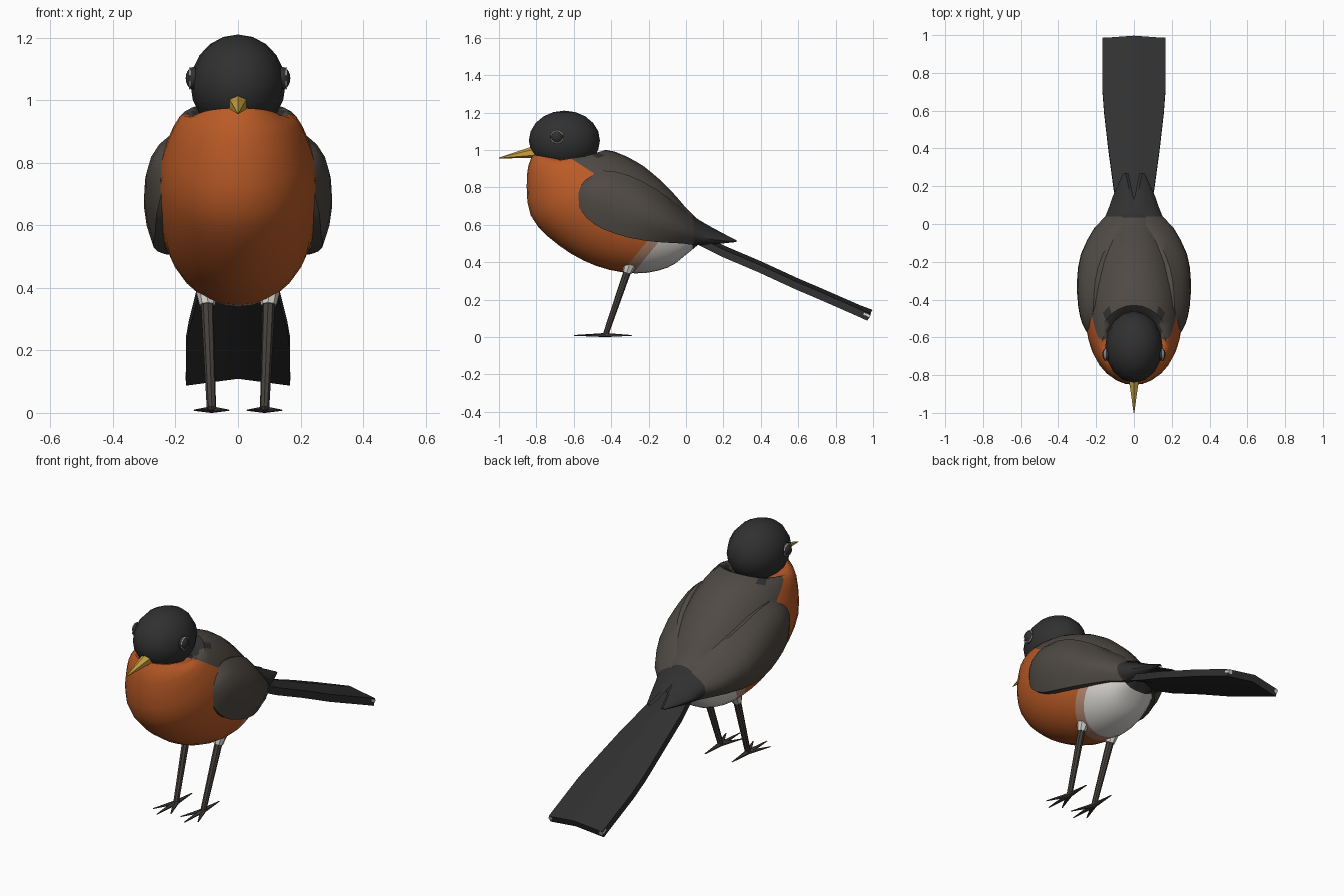
import bpy, bmesh, math
from mathutils import Vector, Matrix

if "Cube" in bpy.data.objects:
    bpy.data.objects.remove(bpy.data.objects["Cube"])


def mat(name, r, g, b):
    m = bpy.data.materials.new(name)
    m.diffuse_color = (r, g, b, 1)
    m.use_nodes = True
    m.node_tree.nodes["Principled BSDF"].inputs["Base Color"].default_value = m.diffuse_color
    return m


ORANGE = mat("breast_orange", .50, .105, .02)
BLACK = mat("black", .03, .03, .03)
BROWN = mat("back_brown", .078, .068, .058)
WHITE = mat("belly_white", .66, .64, .61)
PALE = mat("pale_salmon", .46, .25, .17)
GOLD = mat("beak_gold", .60, .36, .05)
LEG = mat("leg_grey", .06, .052, .045)


def finish(name, bm, mats, rule=None, angle=40):
    bmesh.ops.recalc_face_normals(bm, faces=bm.faces[:])
    if rule:
        for f in bm.faces:
            f.material_index = rule(f.calc_center_median())
    me = bpy.data.meshes.new(name)
    bm.to_mesh(me)
    bm.free()
    for m in mats:
        me.materials.append(m)
    ob = bpy.data.objects.new(name, me)
    bpy.context.collection.objects.link(ob)
    bpy.ops.object.select_all(action='DESELECT')
    ob.select_set(True)
    bpy.context.view_layer.objects.active = ob
    bpy.ops.object.shade_smooth_by_angle(angle=math.radians(angle))
    return ob


def loft(rings):
    """Closed tube through equally sized rings, capped at both ends."""
    bm = bmesh.new()
    vs = [[bm.verts.new(p) for p in r] for r in rings]
    n = len(vs[0])
    for a, b in zip(vs, vs[1:]):
        for i in range(n):
            j = (i + 1) % n
            bm.faces.new((a[i], a[j], b[j], b[i]))
    bm.faces.new(vs[0])
    bm.faces.new(vs[-1][::-1])
    return bm


def smooth_rows(rows, steps):
    """Catmull-Rom interpolation of number rows."""
    out = []
    for i in range(len(rows) - 1):
        p0, p1, p2, p3 = (rows[max(0, min(len(rows) - 1, i + k))] for k in (-1, 0, 1, 2))
        for s in range(steps):
            t = s / steps
            out.append([.5 * (2 * b + (c - a) * t + (2 * a - 5 * b + 4 * c - d) * t * t
                              + (3 * b - a - 3 * c + d) * t ** 3)
                        for a, b, c, d in zip(p0, p1, p2, p3)])
    return out + [list(rows[-1])]


def rod(name, a, b, r1, r2, m, sides=8, flat=1):
    a, b = Vector(a), Vector(b)
    d = b - a
    bm = bmesh.new()
    bmesh.ops.create_cone(bm, cap_ends=True, segments=sides, radius1=r1, radius2=r2, depth=d.length)
    rot = d.to_track_quat('Z', 'Y').to_matrix().to_4x4()
    bm.transform(Matrix.Translation((a + b) / 2) @ Matrix.Diagonal((1, 1, flat, 1)) @ rot)
    return finish(name, bm, [m])


def ball(name, centre, radii, m, u=24, v=14):
    bm = bmesh.new()
    bmesh.ops.create_uvsphere(bm, u_segments=u, v_segments=v, radius=1)
    bm.transform(Matrix.Translation(centre) @ Matrix.Diagonal((*radii, 1)))
    return finish(name, bm, [m])


# Body: rows of top y, top z, bottom y, bottom z, half width
BODY = [(-.50, .92, -.82, .975, .135), (-.43, 1.0, -.85, .87, .19),
        (-.27, .94, -.83, .65, .247), (-.15, .85, -.68, .49, .257),
        (-.06, .76, -.48, .38, .235), (.00, .69, -.27, .34, .195),
        (.06, .63, -.10, .37, .14), (.10, .58, .00, .44, .09), (.13, .53, .06, .49, .05)]
rings = []
for ty, tz, by, bz, w in smooth_rows(BODY, 3):
    rings.append([(w * math.sin(a), (ty + by) / 2 + (ty - by) / 2 * math.cos(a),
                   (tz + bz) / 2 + (tz - bz) / 2 * math.cos(a))
                  for a in (math.tau * i / 28 for i in range(28))])
bm = loft(rings)
# Cut clean colour borders into the body
CUTS = {"back": ((0, -.50, .88), (0, .65, 1)), "band": ((0, -.34, .35), (0, 1, -.82)),
        "belly": ((0, -.275, .35), (0, 1, -.82)), "rump": ((0, .035, .5), (0, 1, 0))}
for co, no in CUTS.values():
    bmesh.ops.bisect_plane(bm, geom=bm.verts[:] + bm.edges[:] + bm.faces[:],
                           plane_co=co, plane_no=no)


def past(c, key):
    co, no = CUTS[key]
    return (c - Vector(co)).dot(Vector(no)) > 0


def body_rule(c):
    if past(c, "rump"):
        return 1
    if c.z > .9 and -.57 < c.y < -.445 and abs(c.x) < .15:
        return 1
    if past(c, "back"):
        return 2
    if past(c, "belly"):
        return 3
    return 4 if past(c, "band") else 0


finish("body", bm, [ORANGE, BLACK, BROWN, WHITE, PALE], body_rule)

# Head, beak
ball("head", (0, -.65, 1.05), (.152, .19, .16), BLACK, 16, 10)
rod("beak", (0, -.80, .99), (0, -1.0, .957), .034, .002, GOLD, 6)

# Wings: rows of y, then x and z of upper edge, outer bulge and lower edge
WING = [(-.575, .225, .81, .245, .77, .245, .70), (-.53, .225, .85, .27, .78, .26, .635),
        (-.44, .215, .89, .292, .77, .265, .575), (-.30, .205, .862, .297, .72, .27, .53),
        (-.16, .165, .79, .278, .66, .235, .508), (-.02, .075, .69, .205, .60, .16, .50),
        (.04, .02, .645, .145, .575, .11, .492), (.14, .018, .585, .11, .535, .085, .495),
        (.27, .045, .517, .055, .513, .055, .508)]
for s, side in ((1, "left"), (-1, "right")):
    rings = []
    for y, ux, uz, mx, mz, lx, lz in smooth_rows(WING, 2):
        outer, inner = [], []
        cx, cz = 2 * mx - (ux + lx) / 2, 2 * mz - (uz + lz) / 2
        for k in range(7):
            t = k / 6
            x = (1 - t) ** 2 * ux + 2 * t * (1 - t) * cx + t * t * lx
            z = (1 - t) ** 2 * uz + 2 * t * (1 - t) * cz + t * t * lz
            outer.append((s * x, y, z))
            thick = .035 if y < .1 else .015
            inner.append((s * (x - thick), y, z - .01 * (1 - t)))
        rings.append(outer + inner[::-1])
    bm = loft(rings)
    bmesh.ops.bisect_plane(bm, geom=bm.verts[:] + bm.edges[:] + bm.faces[:],
                           plane_co=(0, .04, .6), plane_no=(0, 1, 0))
    finish(side + "_wing", bm, [BROWN, BLACK], lambda c: int(c.y > .04))

# Tail: rows of y, top z at centre, half width
TAIL = [(.03, .575, .075), (.20, .49, .108), (.40, .405, .135), (.60, .313, .158),
        (.72, .262, .167), (.93, .17, .167), (.985, .145, .167)]
rings = []
for y, z, w in TAIL:
    tip = .012 if y > .98 else 0
    top = [(w * k / 4, y + tip * (1 - abs(k) / 4), z - .022 * abs(k) / 4) for k in range(-4, 5)]
    rings.append(top + [(x, yy - .015, zz - .036) for x, yy, zz in reversed(top)])
bm = loft(rings)
finish("tail", bm, [BLACK])

for s, side in ((1, "left"), (-1, "right")):
    # White tail corner, eye and broken pale eye ring
    rod(side + "_tail_corner", (s * .157, .95, .125), (s * .157, .984, .11), .012, .012, WHITE, 6)
    ball(side + "_eye", (s * .142, -.69, 1.07), (.026, .034, .036), BLACK, 14, 10)
    for start, part in ((.25, "upper"), (math.pi + .25, "lower")):
        pts = [start + (math.pi - .5) * k / 8 for k in range(9)]
        bm = loft([[(s * (.152 + .004 * i), -.69 + r * math.cos(a), 1.07 + r * math.sin(a))
                    for i, r in ((0, .030), (1, .030), (1, .035), (0, .036))] for a in pts])
        finish(f"{side}_{part}_eye_ring", bm, [WHITE])
    # Leg with feathered thigh
    hip, ankle = Vector((s * .10, -.30, .39)), Vector((s * .085, -.43, .012))
    rod(side + "_leg", hip, ankle, .021, .015, LEG)
    rod(side + "_thigh", hip + Vector((0, .012, .03)), hip.lerp(ankle, .12), .042, .025, WHITE)
    # Toes: three forward, one back
    for name, dx, dy in (("middle", 0, -.17), ("outer", .055, -.125),
                         ("inner", -.055, -.125), ("hind", 0, .14)):
        rod(f"{side}_{name}_toe", (ankle.x, -.43, .011), (ankle.x + s * dx, -.43 + dy, .008),
            .016, .003, LEG, 6, .68)
